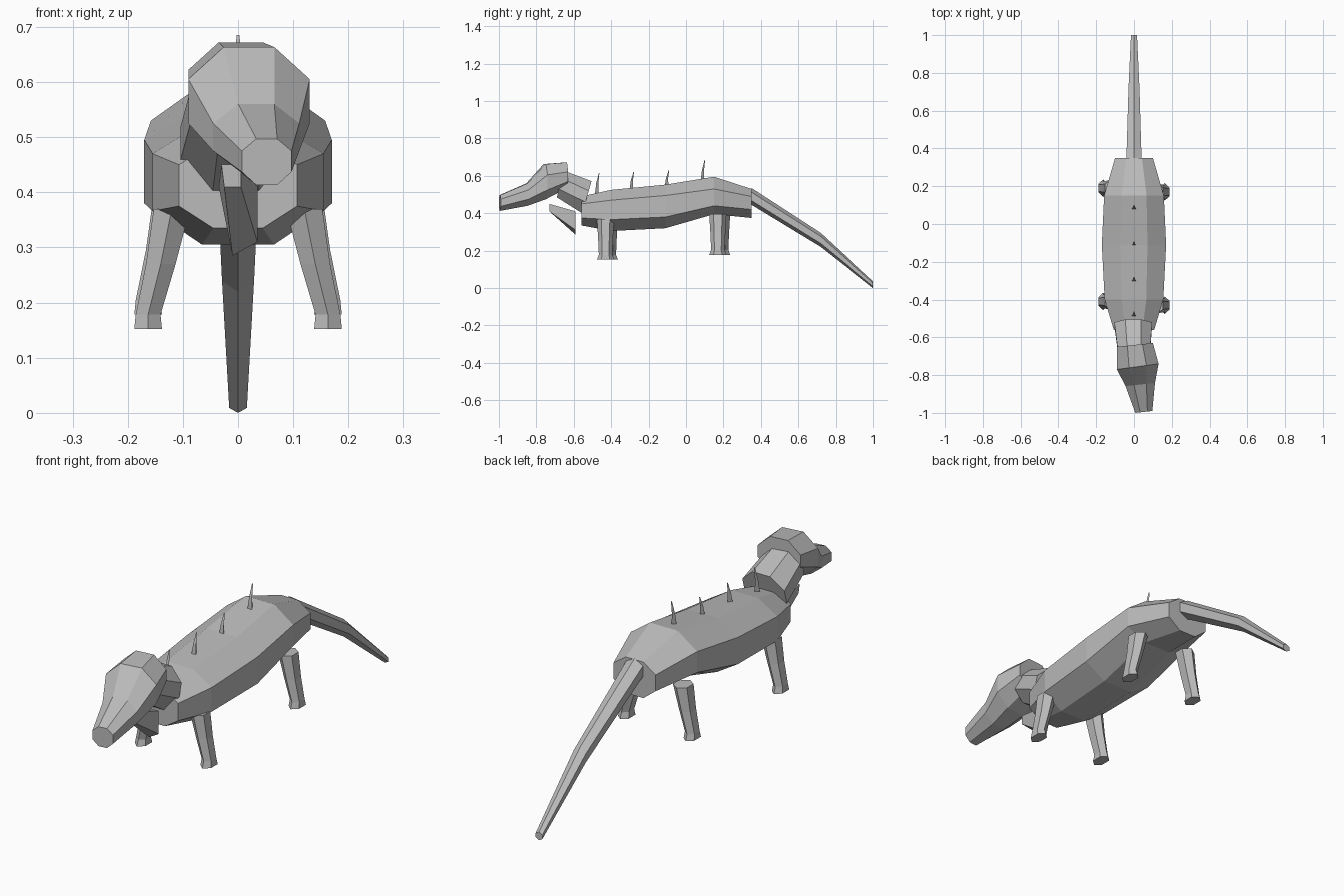
import bpy, bmesh, math

old = bpy.data.objects.get("Cube")
if old:
    bpy.data.objects.remove(old, do_unlink=True)

grey = bpy.data.materials.new("plain grey")
grey.use_nodes = True
colour = (0.5, 0.5, 0.5, 1)
grey.diffuse_color = colour
grey.node_tree.nodes["Principled BSDF"].inputs["Base Color"].default_value = colour


def loft(name, rings):
    """Skin a series of equal-sized point rings and cap both ends."""
    bm = bmesh.new()
    loops = [[bm.verts.new(p) for p in ring] for ring in rings]
    n = len(loops[0])
    for a, b in zip(loops, loops[1:]):
        for i in range(n):
            j = (i + 1) % n
            bm.faces.new((a[i], a[j], b[j], b[i]))
    bm.faces.new(loops[0])
    bm.faces.new(loops[-1])
    bmesh.ops.recalc_face_normals(bm, faces=bm.faces)
    mesh = bpy.data.meshes.new(name)
    bm.to_mesh(mesh)
    bm.free()
    mesh.materials.append(grey)
    obj = bpy.data.objects.new(name, mesh)
    bpy.context.collection.objects.link(obj)
    return obj


def octagon(y, cx, w, top, up, low, bottom, lean=0, yaw=0, flat=0.42):
    """Eight-sided upright section; lean shifts the underside along y."""
    half = [(flat, top), (1, up), (1, low), (flat, bottom)]
    pts = half + [(-s, z) for s, z in reversed(half)]
    return [(cx + s * w, y + yaw * s + lean * (top - z) / (top - bottom), z)
            for s, z in pts]


def flat_ring(cx, cy, z, rx, ry, sides, turn=0):
    """Horizontal polygon section."""
    return [(cx + rx * math.cos(turn + math.tau * i / sides),
             cy + ry * math.sin(turn + math.tau * i / sides), z)
            for i in range(sides)]


# Body
loft("body", [octagon(*r) for r in (
    (-0.56, 0, 0.107, 0.49, 0.45, 0.375, 0.335),
    (-0.40, 0, 0.155, 0.525, 0.47, 0.366, 0.305),
    (-0.11, 0, 0.17, 0.553, 0.495, 0.38, 0.32),
    (0.15, 0, 0.158, 0.595, 0.53, 0.44, 0.395),
    (0.35, 0, 0.10, 0.53, 0.49, 0.42, 0.375))])

# Tail, a tapering hexagon with a ridge above and below
tail = []
for y, w, top, bottom in ((0.35, 0.04, 0.535, 0.445),
                          (0.72, 0.029, 0.295, 0.22),
                          (1.0, 0.016, 0.036, 0.0)):
    h = top - bottom
    tail.append([(0, y, top), (w, y, top - h / 4), (w, y, bottom + h / 4),
                 (0, y, bottom), (-w, y, bottom + h / 4), (-w, y, top - h / 4)])
loft("tail", tail)

# Head, turned slightly to its left
loft("head", [octagon(*r) for r in (
    (-0.64, 0.005, 0.095, 0.672, 0.622, 0.57, 0.535, 0, 0.01),
    (-0.755, 0.02, 0.11, 0.663, 0.605, 0.525, 0.475, 0, 0.015),
    (-0.85, 0.033, 0.078, 0.56, 0.525, 0.475, 0.44, 0, 0.008),
    (-0.995, 0.052, 0.045, 0.497, 0.475, 0.437, 0.413, 0, 0.005))])

# Neck
loft("neck", [octagon(*r) for r in (
    (-0.505, -0.004, 0.10, 0.572, 0.52, 0.46, 0.40, -0.05),
    (-0.66, 0, 0.085, 0.63, 0.59, 0.53, 0.485, -0.03))])

# Loose throat wedge
loft("throat", [
    [(-0.03, -0.73, 0.45), (0.005, -0.73, 0.45),
     (0.005, -0.73, 0.41), (-0.025, -0.73, 0.41)],
    [(-0.035, -0.59, 0.41), (0.035, -0.59, 0.41),
     (0.035, -0.59, 0.31), (-0.01, -0.59, 0.285)]])

# Legs, splayed outwards with a small foot
for side, side_name in ((1, "left"), (-1, "right")):
    for y, lift, pair in ((-0.42, 0, "front"), (0.18, 0.026, "hind")):
        y -= side * 0.01
        sections = ((0.37, 0.12, 0.038, 0.046), (0.27, 0.14, 0.031, 0.04),
                    (0.178, 0.163, 0.026, 0.036), (0.152, 0.163, 0.029, 0.046))
        loft(f"{pair}_leg_{side_name}",
             [flat_ring(side * x, y, z + lift, rx, ry, 6, math.pi / 6)
              for z, x, rx, ry in sections])

# Back spikes
for i, (y, z, height) in enumerate(((-0.48, 0.505, 0.11), (-0.295, 0.53, 0.09),
                                    (-0.107, 0.545, 0.085), (0.085, 0.575, 0.11))):
    loft(f"back_spike_{i + 1}",
         [flat_ring(0, y + t * t * 0.015, z + t * height,
                    0.013 - 0.01 * t, 0.013 - 0.011 * t, 3, math.pi / 2)
          for t in (0, 0.5, 1)])
